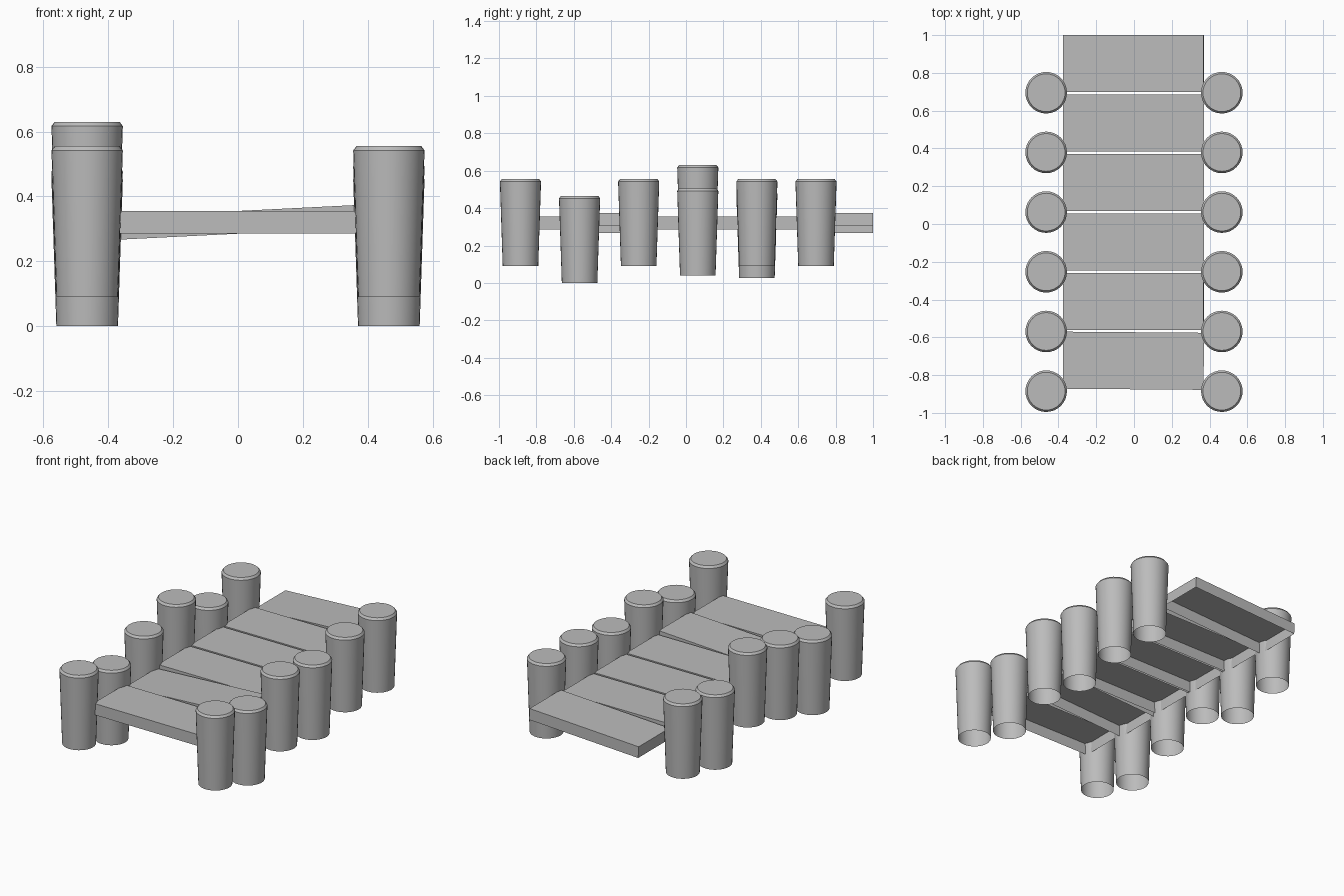
import bpy, bmesh
from math import cos, sin, tau, radians

if "Cube" in bpy.data.objects:
    bpy.data.objects.remove(bpy.data.objects["Cube"], do_unlink=True)

grey = bpy.data.materials.new("light_grey")
grey.use_nodes = True
grey.diffuse_color = (0.5, 0.5, 0.5, 1)
grey.node_tree.nodes["Principled BSDF"].inputs["Base Color"].default_value = (0.5, 0.5, 0.5, 1)


def make_object(name, bm, location, rotation=(0, 0, 0)):
    mesh = bpy.data.meshes.new(name)
    bm.to_mesh(mesh)
    bm.free()
    mesh.materials.append(grey)
    obj = bpy.data.objects.new(name, mesh)
    obj.location = location
    obj.rotation_euler = rotation
    bpy.context.collection.objects.link(obj)
    return obj


def make_post(name, x, y, bottom):
    # Tapered shaft, chamfered rim and flat cap; open underneath
    bm = bmesh.new()
    sides = 32
    rings = [[bm.verts.new((r * cos(tau * i / sides), r * sin(tau * i / sides), z))
              for i in range(sides)]
             for r, z in ((0.095, 0), (0.11, 0.452), (0.1, 0.465))]
    for low, high in zip(rings, rings[1:]):
        for i in range(sides):
            j = (i + 1) % sides
            bm.faces.new((low[i], low[j], high[j], high[i]))
    bm.faces.new(rings[-1])
    post = make_object(name, bm, (x, y, bottom))
    bpy.ops.object.select_all(action="DESELECT")
    post.select_set(True)
    bpy.context.view_layer.objects.active = post
    bpy.ops.object.shade_smooth_by_angle(angle=radians(30))


def make_plank(name, y, roll, yaw):
    # Shallow board, open underneath
    bm = bmesh.new()
    bmesh.ops.create_cube(bm, size=1)
    bmesh.ops.scale(bm, verts=bm.verts, vec=(0.745, 0.302, 0.07))
    bm.normal_update()
    under = [f for f in bm.faces if f.normal.z < -0.9]
    bmesh.ops.delete(bm, geom=under, context="FACES_ONLY")
    make_object(name, bm, (-0.003, y, 0.32), (0, roll, yaw))


SPACING = 0.316

# Posts, front to back, set at uneven depths
left_bottoms = (0.09, 0, 0.09, 0.04, 0.09, 0.09)
right_bottoms = (0.09, 0, 0.09, 0.165, 0.025, 0.09)
for side, x, bottoms in (("left", 0.465, left_bottoms), ("right", -0.465, right_bottoms)):
    for n, bottom in enumerate(bottoms):
        make_post(f"{side}_post_{n + 1}", x, -0.885 + n * SPACING, bottom)

# Deck planks, two of them tilted sideways
rolls = (0, -0.05, 0, 0, 0, -0.05)
yaws = (-0.008, 0, 0, 0, 0, 0)
for n, (roll, yaw) in enumerate(zip(rolls, yaws)):
    make_plank(f"deck_plank_{n + 1}", -0.724 + n * 0.3146, roll, yaw)
